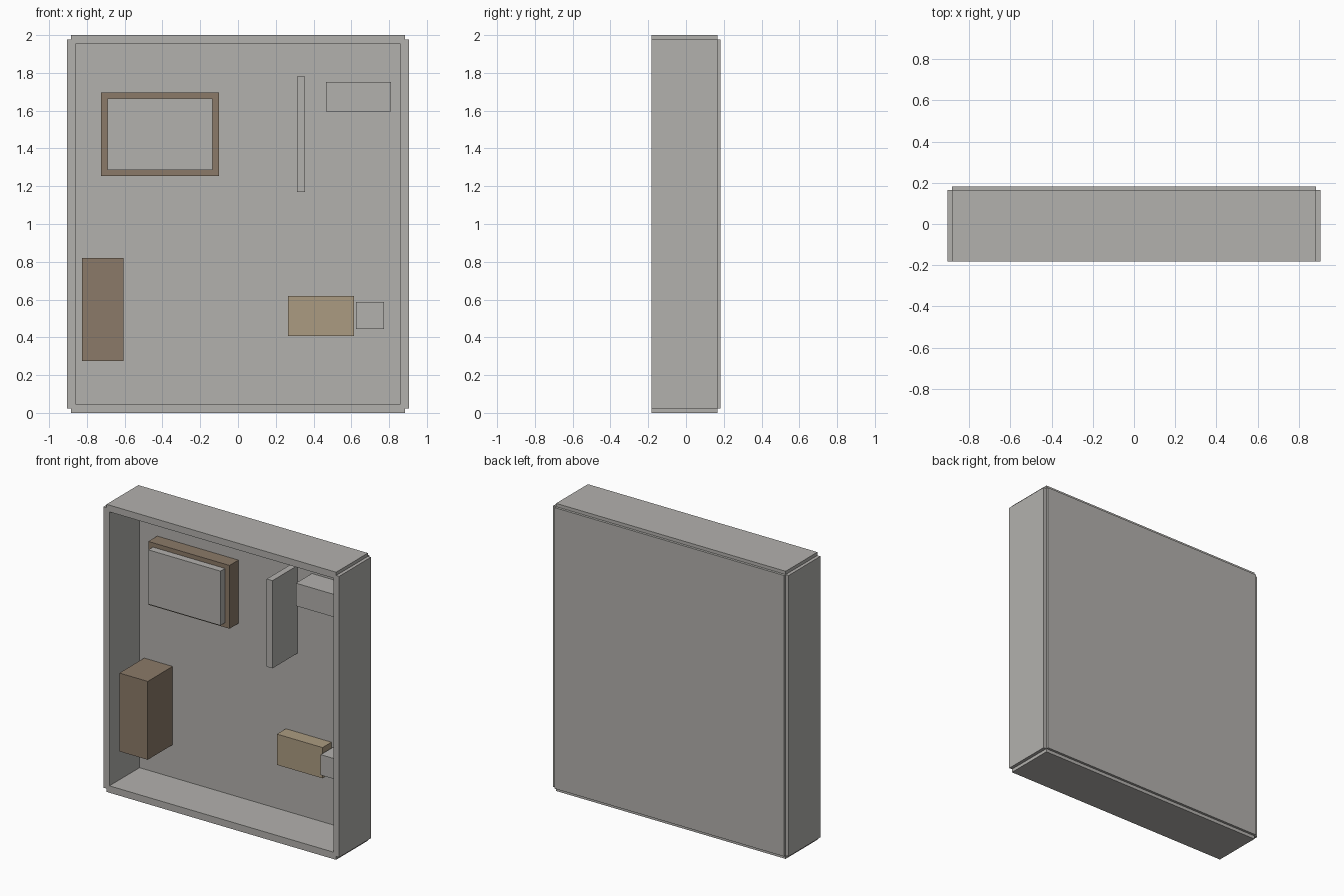
import bpy

cube = bpy.data.objects.get("Cube")
if cube:
    bpy.data.objects.remove(cube, do_unlink=True)


def material(name, rgb):
    mat = bpy.data.materials.new(name)
    mat.use_nodes = True
    mat.diffuse_color = (*rgb, 1)
    mat.node_tree.nodes["Principled BSDF"].inputs["Base Color"].default_value = (*rgb, 1)
    return mat


grey = material("warm_grey", (0.45, 0.44, 0.42))
brown = material("wood_brown", (0.26, 0.195, 0.14))
tan = material("light_tan", (0.41, 0.33, 0.22))


def box(name, x, y, z, mat):
    """Box spanning the given (low, high) ranges."""
    bpy.ops.mesh.primitive_cube_add(size=1, location=[sum(r) / 2 for r in (x, y, z)])
    obj = bpy.context.object
    obj.name = name
    obj.scale = [r[1] - r[0] for r in (x, y, z)]
    bpy.ops.object.transform_apply(location=False, rotation=False, scale=True)
    obj.data.materials.append(mat)
    return obj


FLOOR = 0.148                 # front surface of the back panel
WALL_Y = (-0.183, 0.166)      # depth of the outer walls
SIDE_Z = (0.023, 1.977)

# Tray: back panel and four outer walls
box("back_panel", (-0.883, 0.883), (FLOOR, 0.183), SIDE_Z, grey)
box("left_wall", (0.861, 0.906), WALL_Y, SIDE_Z, grey)
box("right_wall", (-0.906, -0.861), WALL_Y, SIDE_Z, grey)
box("bottom_wall", (-0.883, 0.883), WALL_Y, (0, 0.048), grey)
box("top_wall", (-0.883, 0.883), WALL_Y, (1.953, 2), grey)

# Bed with its mattress
box("bed_base", (-0.725, -0.10), (0.05, FLOOR), (1.255, 1.695), brown)
box("mattress", (-0.69, -0.135), (0.0, 0.05), (1.287, 1.665), grey)

# Furniture and partition
box("cabinet", (-0.825, -0.607), (-0.125, FLOOR), (0.275, 0.82), brown)
box("partition", (0.312, 0.356), (-0.13, FLOOR), (1.17, 1.78), grey)
box("counter", (0.465, 0.81), (-0.028, FLOOR), (1.595, 1.753), grey)
box("desk", (0.265, 0.615), (0.05, FLOOR), (0.406, 0.62), tan)
box("stool", (0.626, 0.774), (0.015, FLOOR), (0.445, 0.587), grey)
